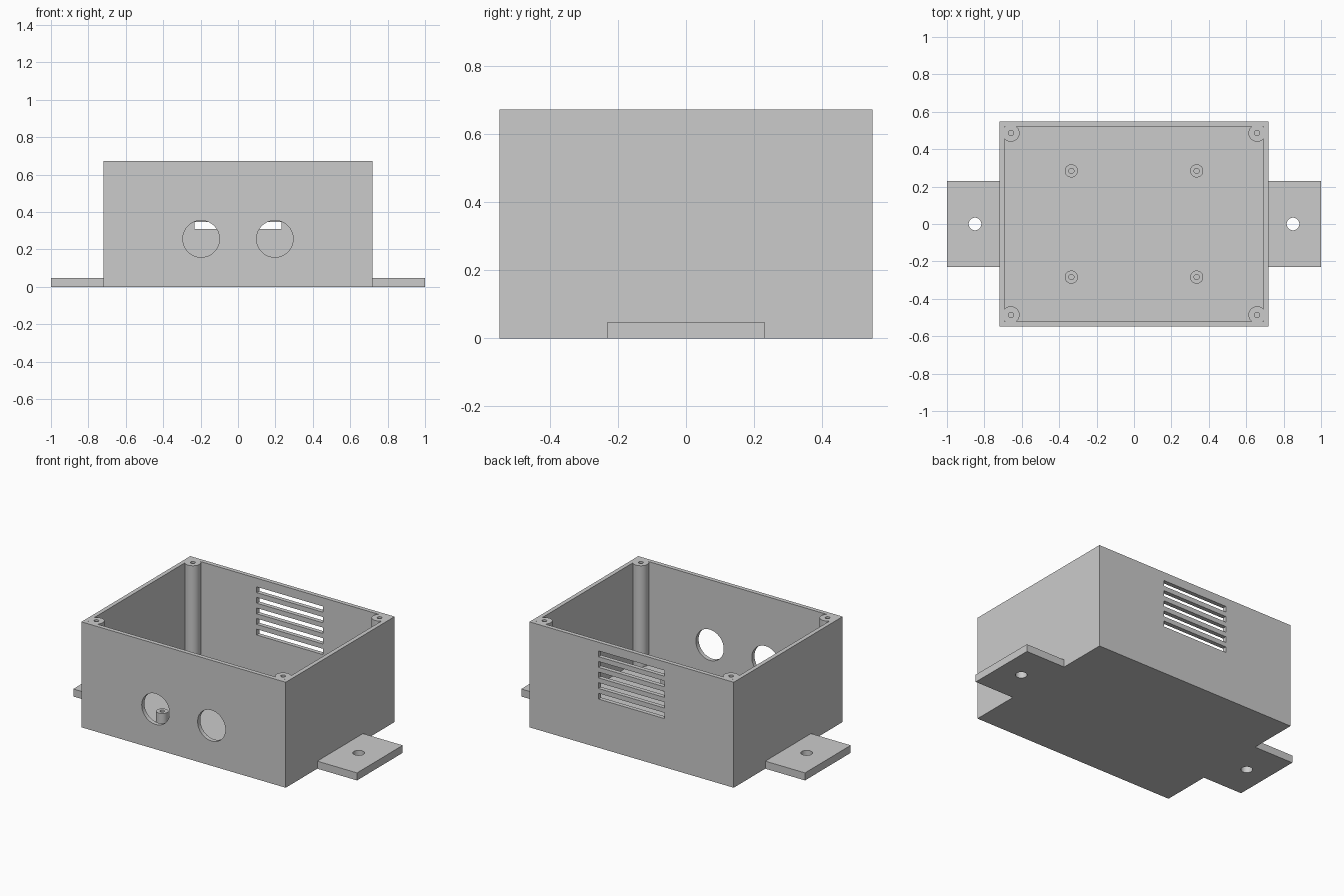
import bpy, math

if "Cube" in bpy.data.objects:
    bpy.data.objects.remove(bpy.data.objects["Cube"])

W, D, H = 0.72, 0.548, 0.672      # half width, half depth, height
WALL, FLOOR = 0.027, 0.028


def box(name, x0, x1, y0, y1, z0, z1):
    bpy.ops.mesh.primitive_cube_add(size=1, location=((x0 + x1) / 2, (y0 + y1) / 2, (z0 + z1) / 2))
    ob = bpy.context.object
    ob.name = name
    ob.scale = (x1 - x0, y1 - y0, z1 - z0)
    bpy.ops.object.transform_apply(location=True, rotation=True, scale=True)
    return ob


def cyl(name, x, y, z0, z1, r, n=48):
    bpy.ops.mesh.primitive_cylinder_add(vertices=n, radius=r, depth=z1 - z0, location=(x, y, (z0 + z1) / 2))
    ob = bpy.context.object
    ob.name = name
    bpy.ops.object.transform_apply(location=True, rotation=True, scale=True)
    return ob


def combine(target, tool, op):
    bpy.context.view_layer.objects.active = target
    m = target.modifiers.new(op.title(), 'BOOLEAN')
    m.operation, m.solver, m.object = op, 'EXACT', tool
    bpy.ops.object.modifier_apply(modifier=m.name)
    bpy.data.objects.remove(tool, do_unlink=True)


# Open enclosure shell
case = box("enclosure", -W, W, -D, D, 0, H)
combine(case, box("cavity", -W + WALL, W - WALL, -D + WALL, D - WALL, FLOOR, H + 0.2), 'DIFFERENCE')

# Side mounting tabs with screw holes
for s in (-1, 1):
    xs = sorted((s * (W - 0.012), s * 1.0))
    combine(case, box("mounting_tab", xs[0], xs[1], -0.23, 0.23, 0, 0.048), 'UNION')
    combine(case, cyl("tab_hole", s * 0.85, 0, -0.1, 0.2, 0.034), 'DIFFERENCE')

# Corner lid posts and circuit board standoffs, each with a pilot hole
for sx in (-1, 1):
    for sy in (-1, 1):
        for name, x, y, top, r in (("lid_post", 0.658, 0.486, H, 0.046),
                                   ("board_standoff", 0.335, 0.284, 0.106, 0.035)):
            combine(case, cyl(name, sx * x, sy * y, 0.012, top, r), 'UNION')
            combine(case, cyl("pilot_hole", sx * x, sy * y, FLOOR + 0.002, top + 0.1, 0.014, 32), 'DIFFERENCE')

# Two round openings in the front wall
for s in (-1, 1):
    hole = cyl("front_hole", 0, 0, -0.04, 0.04, 0.098, 64)
    hole.rotation_euler.x = math.pi / 2
    hole.location = (s * 0.197, -D + WALL / 2, 0.256)
    bpy.context.view_layer.update()
    combine(case, hole, 'DIFFERENCE')

# Ventilation slots in the back wall
for i in range(5):
    z = 0.31 + i * 0.0675
    combine(case, box("vent_slot", -0.233, 0.233, D - 0.06, D + 0.05, z, z + 0.037), 'DIFFERENCE')

bpy.ops.object.select_all(action='DESELECT')
case.select_set(True)
bpy.context.view_layer.objects.active = case
bpy.ops.object.shade_smooth_by_angle(angle=math.radians(30))
